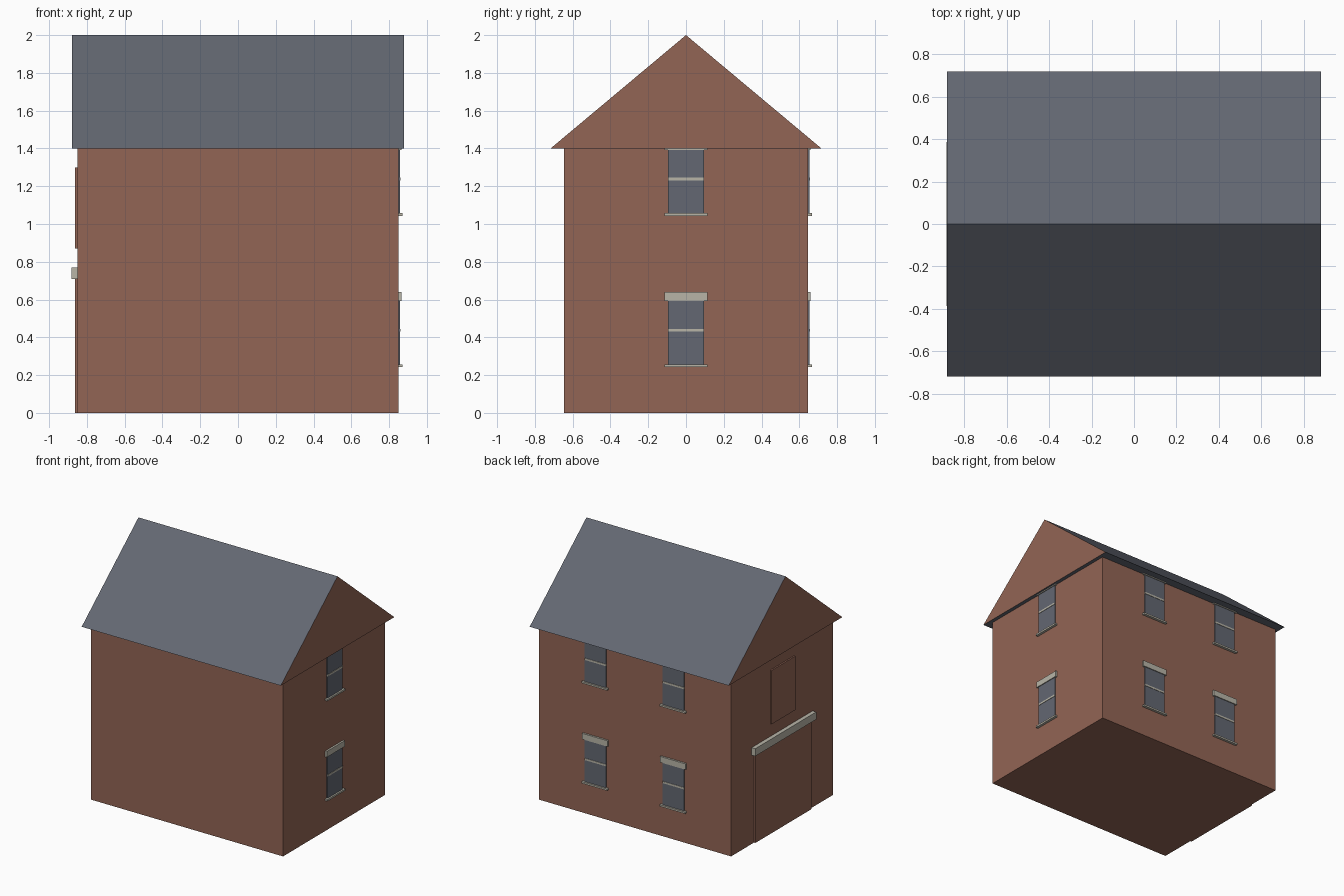
import bpy
import bmesh
from mathutils import Matrix, Vector

cube = bpy.data.objects.get("Cube")
if cube:
    bpy.data.objects.remove(cube, do_unlink=True)


def material(name, r, g, b):
    mat = bpy.data.materials.new(name)
    mat.diffuse_color = (r, g, b, 1)
    mat.use_nodes = True
    mat.node_tree.nodes["Principled BSDF"].inputs["Base Color"].default_value = (r, g, b, 1)
    return mat


BRICK = material("brick", 0.29, 0.13, 0.09)
SLATE = material("slate", 0.125, 0.137, 0.168)
STONE = material("stone", 0.48, 0.46, 0.39)


def finish(name, bm, *mats):
    bmesh.ops.recalc_face_normals(bm, faces=bm.faces)
    mesh = bpy.data.meshes.new(name)
    bm.to_mesh(mesh)
    bm.free()
    for mat in mats:
        mesh.materials.append(mat)
    obj = bpy.data.objects.new(name, mesh)
    bpy.context.collection.objects.link(obj)
    return obj


def box(name, low, high, mat, place=Matrix()):
    """Box between two corners, moved by a placement matrix."""
    low, high = Vector(low), Vector(high)
    bm = bmesh.new()
    bmesh.ops.create_cube(bm, size=1)
    bmesh.ops.scale(bm, vec=high - low, verts=bm.verts)
    bmesh.ops.translate(bm, vec=(low + high) / 2, verts=bm.verts)
    bm.transform(place)
    return finish(name, bm, mat)


HALF_X, HALF_Y, EAVES = 0.85, 0.645, 1.4

# Brick body
box("walls", (-HALF_X, -HALF_Y, 0), (HALF_X, HALF_Y, EAVES), BRICK)

# Roof prism: slate slopes and soffit, brick gable ends
bm = bmesh.new()
profile = [bm.verts.new((-0.88, y, z)) for y, z in ((-0.717, EAVES), (0.717, EAVES), (0, 2))]
gable = bm.faces.new(profile)
extruded = bmesh.ops.extrude_face_region(bm, geom=[gable], use_keep_orig=True)
moved = [v for v in extruded["geom"] if isinstance(v, bmesh.types.BMVert)]
bmesh.ops.translate(bm, vec=(1.76, 0, 0), verts=moved)
bm.normal_update()
for face in bm.faces:
    face.material_index = 1 if abs(face.normal.x) > 0.9 else 0
finish("roof", bm, SLATE, BRICK)


# Sash windows, modelled facing +x from a wall plane at x = 0
def window(name, place):
    box(name + "_glass", (-0.01, -0.095, 0.25), (0.008, 0.095, 0.6), SLATE, place)
    box(name + "_bar", (-0.01, -0.095, 0.43), (0.011, 0.095, 0.445), STONE, place)
    box(name + "_sill", (-0.01, -0.113, 0.243), (0.021, 0.113, 0.257), STONE, place)
    box(name + "_lintel", (-0.01, -0.113, 0.593), (0.015, 0.113, 0.64), STONE, place)


quarter_turn = Matrix.Rotation(1.5707963, 4, "Z")
for floor, z in (("lower", 0), ("upper", 0.8)):
    window(floor + "_side_window", Matrix.Translation((HALF_X, 0, z)))
    for side, x in (("left", 0.345), ("right", -0.345)):
        window(f"{floor}_back_{side}_window", Matrix.Translation((x, HALF_Y, z)) @ quarter_turn)

# Bricked-up openings and large lintel on the right wall
box("blocked_doorway", (-0.862, -0.355, 0), (-0.84, 0.355, 0.715), BRICK)
box("blocked_hatch", (-0.862, -0.15, 0.87), (-0.84, 0.15, 1.3), BRICK)
box("doorway_lintel", (-0.882, -0.385, 0.71), (-0.84, 0.385, 0.77), STONE)
